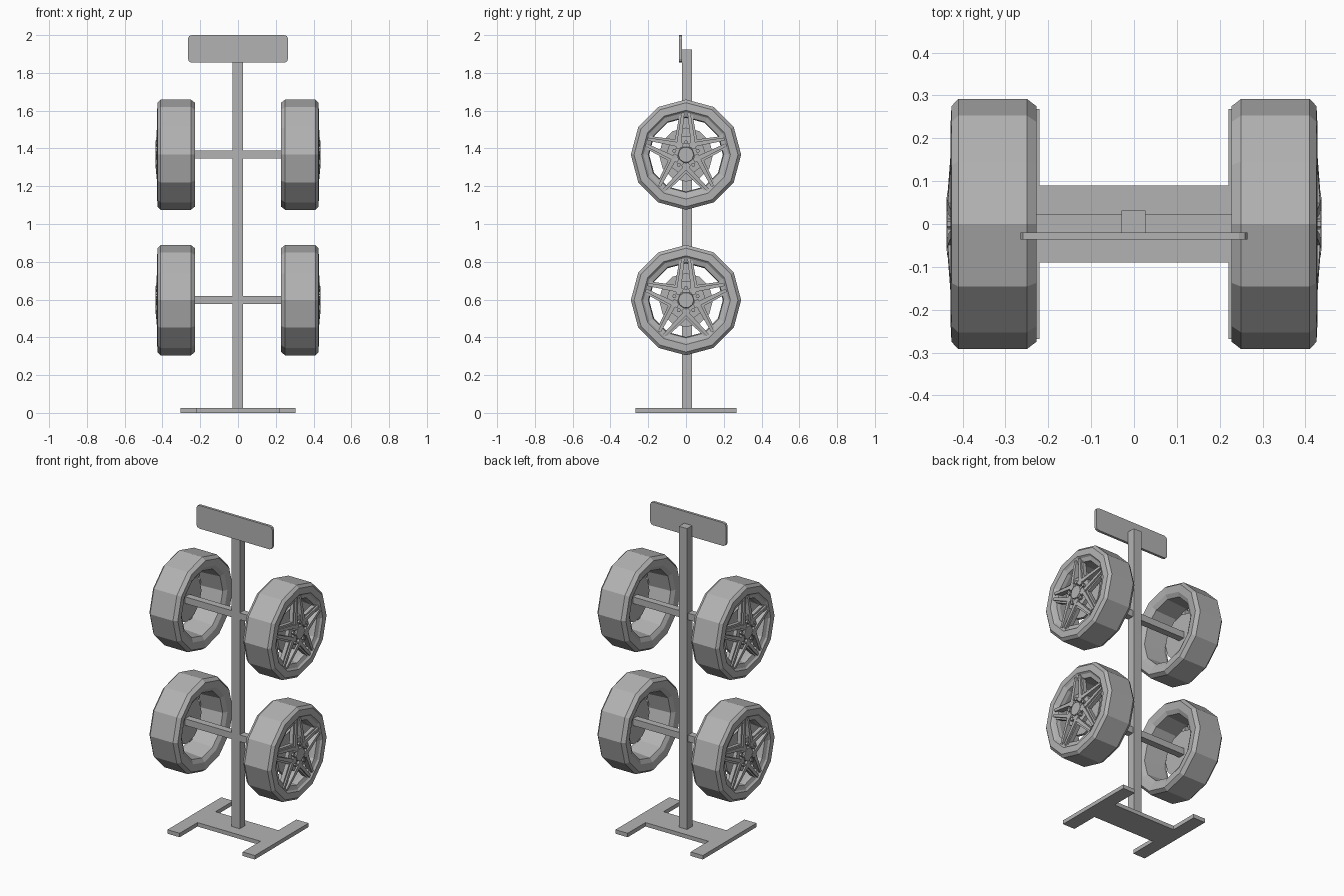
import bpy, bmesh
from math import sin, cos, pi, radians
from mathutils import Matrix, Vector

if "Cube" in bpy.data.objects:
    bpy.data.objects.remove(bpy.data.objects["Cube"])

grey = bpy.data.materials.new("plain grey")
grey.use_nodes = True
grey.diffuse_color = (0.45, 0.45, 0.45, 1)
grey.node_tree.nodes["Principled BSDF"].inputs["Base Color"].default_value = (0.45, 0.45, 0.45, 1)


def finish(name, bm, location=(0, 0, 0), turn=0):
    bmesh.ops.recalc_face_normals(bm, faces=bm.faces)
    mesh = bpy.data.meshes.new(name)
    bm.to_mesh(mesh)
    bm.free()
    mesh.materials.append(grey)
    obj = bpy.data.objects.new(name, mesh)
    obj.location = location
    obj.rotation_euler.z = turn
    bpy.context.collection.objects.link(obj)
    return obj


def box(name, low, high):
    bm = bmesh.new()
    low, high = Vector(low), Vector(high)
    bmesh.ops.create_cube(bm, matrix=Matrix.Translation((low + high) / 2)
                          @ Matrix.Diagonal((*(high - low), 1)))
    return finish(name, bm)


def prism(bm, outline, offset):
    """Extrude a closed outline along an offset."""
    face = bm.faces.new([bm.verts.new(p) for p in outline])
    grown = bmesh.ops.extrude_face_region(bm, geom=[face])["geom"]
    bmesh.ops.translate(bm, vec=offset, verts=[v for v in grown if isinstance(v, bmesh.types.BMVert)])


def lathe(bm, profile, sides=12):
    """Spin (radius, x) points around x into a closed ring."""
    rings = [[bm.verts.new((x, r * sin(2 * pi * i / sides), r * cos(2 * pi * i / sides)))
              for i in range(sides)] for r, x in profile]
    for k, ring in enumerate(rings):
        after = rings[(k + 1) % len(rings)]
        for i in range(sides):
            j = (i + 1) % sides
            bm.faces.new((ring[i], ring[j], after[j], after[i]))


def disc(bm, radius, x0, x1, sides, y=0, z=0, taper=1):
    bmesh.ops.create_cone(bm, cap_ends=True, segments=sides, radius1=radius, radius2=radius * taper,
                          depth=x1 - x0, matrix=Matrix.Translation(((x0 + x1) / 2, y, z))
                          @ Matrix.Rotation(pi / 2, 4, 'Y'))


def bar(bm, start, end, width0, width1, front0, front1, depth):
    """Tapered spoke bar between two (y, z) points, with sloping front."""
    a, b = Vector((0, *start)), Vector((0, *end))
    side = (b - a).cross(Vector((1, 0, 0))).normalized()
    x0, x1 = Vector((front0, 0, 0)), Vector((front1, 0, 0))
    prism(bm, [a - side * width0 + x0, a + side * width0 + x0,
               b + side * width1 + x1, b - side * width1 + x1], (-depth, 0, 0))


# Wheel parts are built along x from the middle of the stand
TYRE = [(0.275, 0.228), (0.292, 0.25), (0.292, 0.41), (0.275, 0.426),
        (0.235, 0.428), (0.225, 0.418), (0.2, 0.41), (0.195, 0.39),
        (0.205, 0.25), (0.23, 0.235)]


def wheel(label, z, turn):
    bm = bmesh.new()
    lathe(bm, TYRE)
    finish(label + "_tyre", bm, (0, 0, z), turn)

    # Five twin spokes with a hub and lug nuts
    bm = bmesh.new()
    for k in range(5):
        a = radians(72 * k)
        out, across = Vector((sin(a), cos(a))), Vector((cos(a), -sin(a)))
        for s in (-1, 1):
            bar(bm, out * 0.03 + across * s * 0.042, out * 0.218 + across * s * 0.016,
                0.013, 0.008, 0.437, 0.424, 0.035)
            # Lower step beside each bar
            bar(bm, out * 0.05 + across * s * 0.054, out * 0.21 + across * s * 0.028,
                0.01, 0.007, 0.425, 0.415, 0.025)
        bar(bm, out * 0.02, out * 0.1, 0.035, 0.022, 0.425, 0.422, 0.025)
        disc(bm, 0.011, 0.415, 0.436, 6, *(out * 0.065))
    disc(bm, 0.048, 0.4, 0.437, 10, taper=0.85)
    finish(label + "_spokes", bm, (0, 0, z), turn)

    # Mounting disc behind the spokes
    bm = bmesh.new()
    disc(bm, 0.143, 0.355, 0.375, 12)
    finish(label + "_brake_disc", bm, (0, 0, z), turn)


for level, z in (("lower", 0.597), ("upper", 1.367)):
    wheel(level + "_left", z, 0)
    wheel(level + "_right", z, pi)
    box(level + "_rod", (-0.36, -0.021, z - 0.021), (0.36, 0.022, z + 0.021))

# Upright
box("post", (-0.029, -0.021, 0.02), (0.027, 0.031, 1.925))

# H shaped base
bm = bmesh.new()
quarter = [(0.22, 0.09), (0.22, 0.268), (0.305, 0.268)]
right = quarter + [(x, -y) for x, y in reversed(quarter)]
outline = right + [(-x, -y) for x, y in right]
prism(bm, [(x, y, 0) for x, y in outline], (0, 0, 0.025))
finish("base", bm)

# Sign plate with softened corners
bm = bmesh.new()
w, h, r = 0.265, 0.073, 0.02
outline = []
for i, (sx, sz) in enumerate(((1, 1), (-1, 1), (-1, -1), (1, -1))):
    for step in range(3):
        a = pi / 2 * i + pi / 4 * step
        outline.append((sx * (w - r) + r * cos(a), -0.036, 1.927 + sz * (h - r) + r * sin(a)))
prism(bm, outline, (0, 0.016, 0))
finish("sign_plate", bm)
